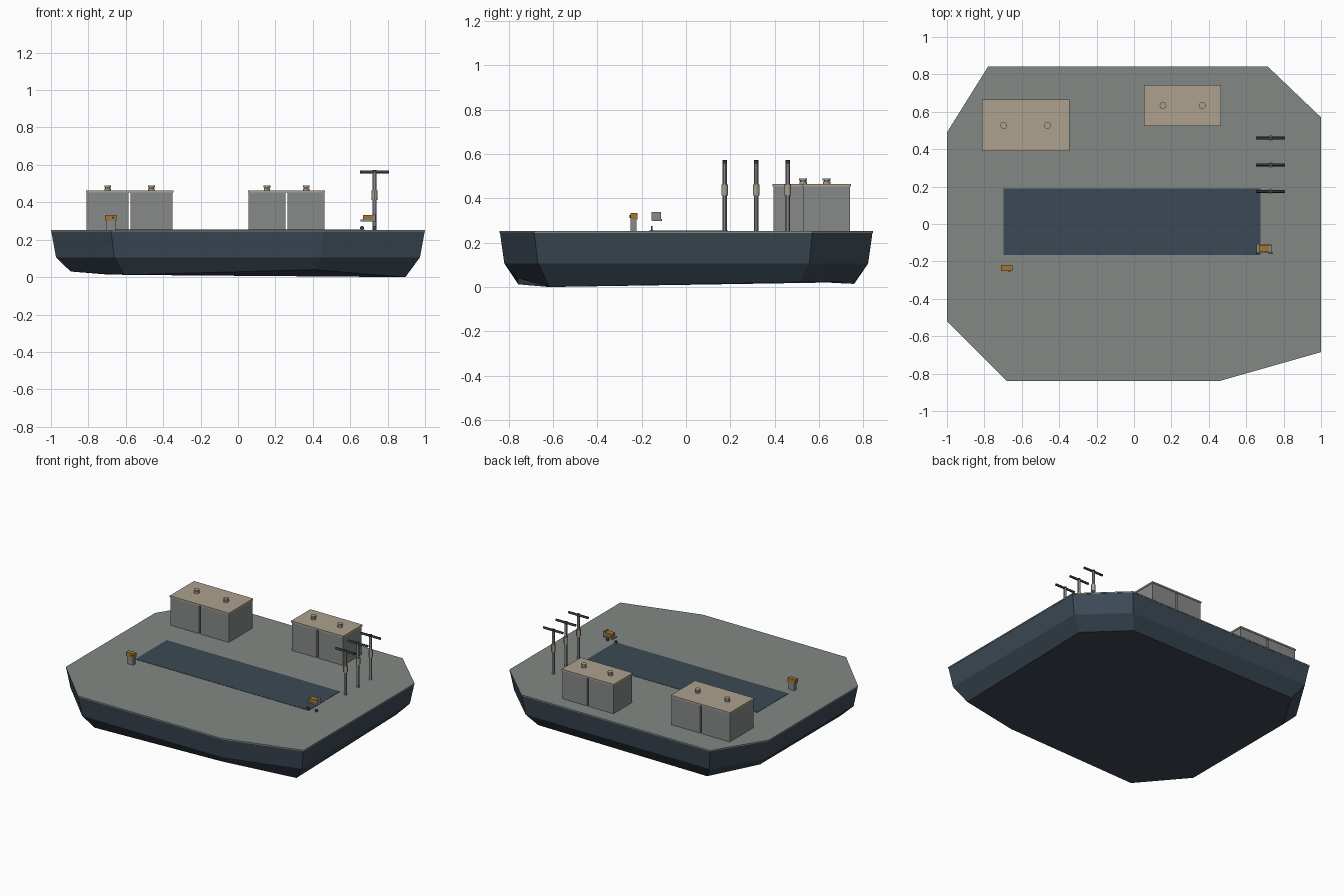
import bpy, bmesh, math

if "Cube" in bpy.data.objects:
    bpy.data.objects.remove(bpy.data.objects["Cube"])


def material(name, r, g, b):
    lin = [((c / 255 + 0.055) / 1.055) ** 2.4 for c in (r, g, b)]
    m = bpy.data.materials.new(name)
    m.diffuse_color = (*lin, 1)
    m.use_nodes = True
    m.node_tree.nodes["Principled BSDF"].inputs["Base Color"].default_value = m.diffuse_color
    return m


NAVY = material("navy", 60, 73, 85)
DECK = material("deck grey", 130, 136, 133)
WALL = material("wall grey", 134, 138, 135)
TAN = material("tan", 172, 161, 143)
DARK = material("charcoal", 62, 66, 67)
ORANGE = material("orange", 165, 118, 50)


def finish(bm, name, mat):
    bmesh.ops.recalc_face_normals(bm, faces=bm.faces)
    me = bpy.data.meshes.new(name)
    bm.to_mesh(me)
    bm.free()
    me.materials.append(mat)
    ob = bpy.data.objects.new(name, me)
    bpy.context.collection.objects.link(ob)
    return ob


def loft(name, rings, mat):
    """Closed solid through a stack of equal-length rings."""
    bm = bmesh.new()
    vs = [[bm.verts.new(p) for p in ring] for ring in rings]
    n = len(rings[0])
    for a, b in zip(vs, vs[1:]):
        for i in range(n):
            bm.faces.new((a[i], a[(i + 1) % n], b[(i + 1) % n], b[i]))
    bm.faces.new(vs[0][::-1])
    bm.faces.new(vs[-1])
    return finish(bm, name, mat)


def box(name, x0, x1, y0, y1, z0, z1, mat):
    base = [(x0, y0), (x1, y0), (x1, y1), (x0, y1)]
    return loft(name, [[(x, y, z) for x, y in base] for z in (z0, z1)], mat)


def cylinder(name, centre, r, depth, mat, axis="z", sides=12):
    rot = {"z": (0, 0, 0), "x": (0, math.pi / 2, 0), "y": (math.pi / 2, 0, 0)}[axis]
    bpy.ops.mesh.primitive_cylinder_add(vertices=sides, radius=r, depth=depth,
                                        location=centre, rotation=rot)
    ob = bpy.context.object
    ob.name = name
    ob.data.materials.append(mat)
    bpy.ops.object.shade_smooth_by_angle()
    return ob


# Hull and deck plate
outline = [(-0.68, -0.84), (0.455, -0.84), (1, -0.685), (1, 0.57),
           (0.715, 0.842), (-0.78, 0.842), (-1, 0.49), (-1, -0.52)]
keel = [0.012, 0.04, 0.0, 0.022, 0.022, 0.014, 0.03, 0.03]
TOP = 0.252
loft("hull", [
    [(x * 0.895, y * 0.9, z) for (x, y), z in zip(outline, keel)],
    [(x * 0.973, y * 0.975, 0.106) for x, y in outline],
    [(x * 0.998, y * 0.998, 0.244) for x, y in outline]], NAVY)
loft("deck", [[(x, y, z) for x, y in outline] for z in (0.244, TOP)], DECK)
box("deck_panel", -0.697, 0.676, -0.166, 0.189, TOP - 0.003, TOP + 0.002, NAVY)


# Twin-block sheds with a shared roof and two vents
def shed(tag, x0, x1, y0, y1, vents):
    mid = (x0 + x1) / 2
    box(tag + "_left_block", x0 + 0.004, mid - 0.006, y0 + 0.004, y1 - 0.004, TOP, 0.453, WALL)
    box(tag + "_right_block", mid + 0.006, x1 - 0.004, y0 + 0.004, y1 - 0.004, TOP, 0.453, WALL)
    box(tag + "_roof", x0, x1, y0, y1, 0.453, 0.464, TAN)
    for x in vents:
        y = (y0 + y1) / 2
        cylinder(tag + "_vent_base", (x, y, 0.469), 0.017, 0.012, TAN)
        cylinder(tag + "_vent_neck", (x, y, 0.477), 0.013, 0.008, DARK)
        cylinder(tag + "_vent_cap", (x, y, 0.484), 0.018, 0.01, TAN)


shed("west_shed", -0.814, -0.345, 0.39, 0.665, (-0.697, -0.463))
shed("east_shed", 0.053, 0.466, 0.525, 0.743, (0.155, 0.365))

# Row of T-shaped masts
for y in (0.174, 0.316, 0.459):
    x = 0.73
    cylinder("mast_post", (x, y, 0.405), 0.01, 0.31, WALL)
    cylinder("mast_sleeve", (x, y, 0.438), 0.015, 0.05, TAN)
    cylinder("mast_joint", (x, y, 0.563), 0.01, 0.018, DARK)
    cylinder("mast_crossbar", (x, y, 0.563), 0.008, 0.155, DARK, "x")

# Console with an orange head
box("console_stand", -0.702, -0.656, -0.25, -0.222, TOP, 0.304, WALL)
box("console_head", -0.712, -0.65, -0.25, -0.219, 0.304, 0.333, ORANGE)
cylinder("console_knob", (-0.667, -0.25, 0.317), 0.007, 0.008, DARK, "y")

# Wheeled cart with an orange load
box("cart_tray", 0.655, 0.735, -0.154, -0.108, 0.297, 0.307, WALL)
box("cart_load", 0.667, 0.722, -0.15, -0.112, 0.307, 0.332, ORANGE)
box("cart_panel", 0.722, 0.735, -0.156, -0.112, 0.3, 0.338, WALL)
for x in (0.663, 0.73):
    cylinder("cart_wheel", (x, -0.155, 0.263), 0.011, 0.006, DARK, "y")
